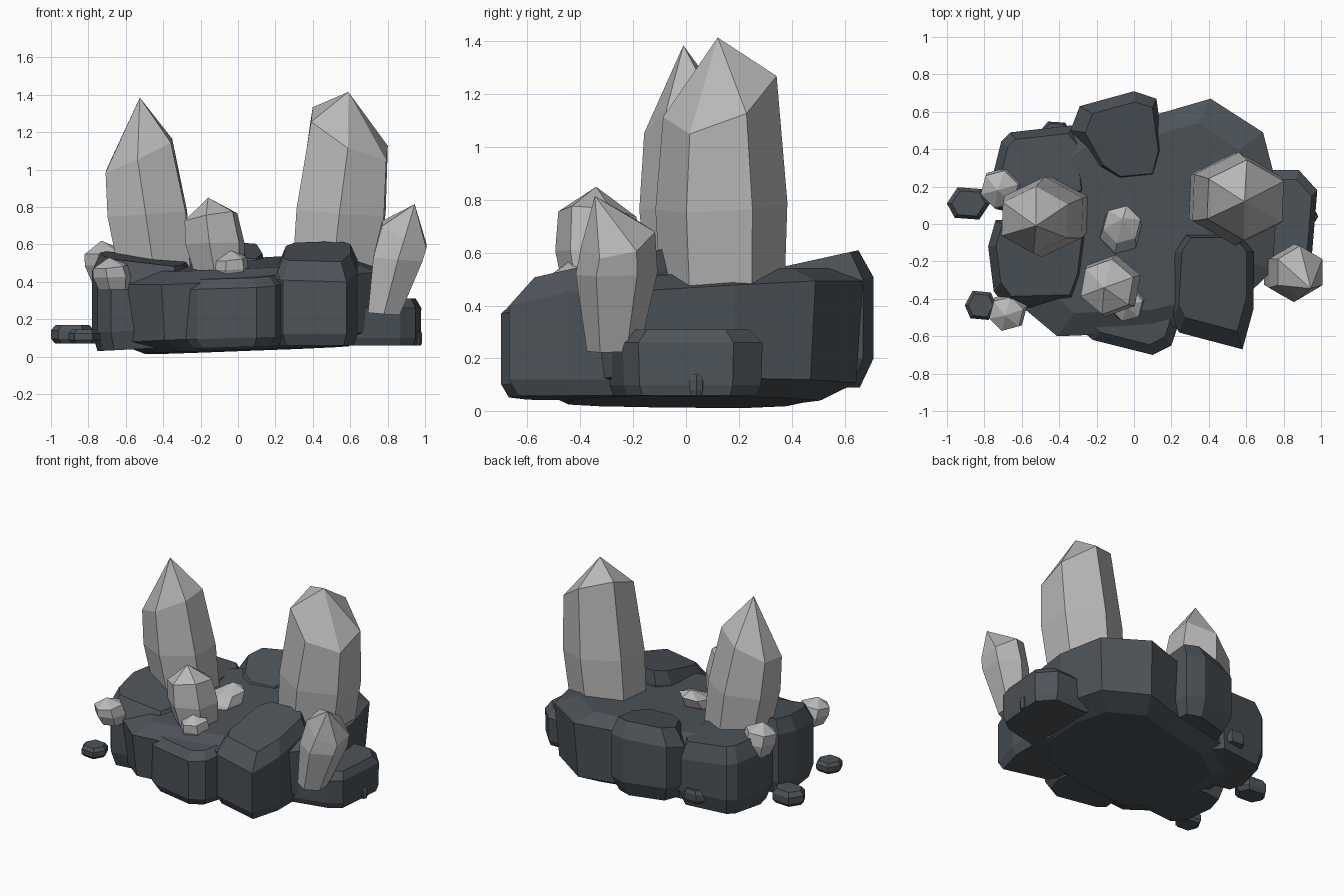
import bpy, bmesh, math
from mathutils import Vector


def material(name, rgb):
    m = bpy.data.materials.new(name)
    m.diffuse_color = (*rgb, 1)
    return m


STONE = material("dark_slate", (0.073, 0.086, 0.098))
CRYSTAL = material("pale_grey_crystal", (0.48, 0.48, 0.48))


def loft(name, rings, mat):
    """Skin a stack of equal-length rings with flat caps (a 1-point ring is a tip)."""
    bm = bmesh.new()
    vs = [[bm.verts.new(p) for p in r] for r in rings]
    n = len(vs[0])
    for a, b in zip(vs, vs[1:]):
        for i in range(n):
            j = (i + 1) % n
            if len(b) == 1:
                bm.faces.new((a[i], a[j], b[0]))
            else:
                bm.faces.new((a[i], a[j], b[j], b[i]))
    bm.faces.new(vs[0][::-1])
    if len(vs[-1]) > 1:
        bm.faces.new(vs[-1])
    bmesh.ops.recalc_face_normals(bm, faces=bm.faces)
    me = bpy.data.meshes.new(name)
    bm.to_mesh(me)
    bm.free()
    me.materials.append(mat)
    ob = bpy.data.objects.new(name, me)
    bpy.context.collection.objects.link(ob)


def rock(name, outline, levels, slope=(0, 0), low_slope=(0, 0), shift=(0, 0)):
    """Chamfered boulder: levels = (outline scale, z); slope tilts the upper half,
    shift moves the top face sideways for uneven chamfers."""
    cx = sum(p[0] for p in outline) / len(outline)
    cy = sum(p[1] for p in outline) / len(outline)
    rings = []
    for k, (s, z) in enumerate(levels):
        sl = slope if k >= len(levels) / 2 else low_slope
        ox, oy = shift if k == len(levels) - 1 else (0, 0)
        rings.append([(cx + ox + (x - cx) * s, cy + oy + (y - cy) * s,
                       z + (x - cx) * s * sl[0] + (y - cy) * s * sl[1])
                      for x, y in outline])
    loft(name, rings, STONE)


def crystal(name, base, tip, radii, heights, shear=(0, 0), turn=30, axis=None, sx=1.0):
    """Leaning six-sided crystal: base, waist and shoulder rings along an axis, then a point."""
    b, t = Vector(base), Vector(axis or tip)
    rings = []
    for k, (r, h) in enumerate(zip(radii, heights)):
        c = b.lerp(t, h)
        ring = []
        for i in range(6):
            a = math.radians(turn + i * 60)
            dx, dy = r * sx * math.cos(a), r * math.sin(a)
            dz = (dx * shear[0] + dy * shear[1]) * (1 if k == 2 else 0.15)
            ring.append(c + Vector((dx, dy, dz)))
        rings.append(ring)
    rings.append([Vector(tip)])
    loft(name, rings, CRYSTAL)


# Central slab carrying everything
rock("base_slab",
     [(0.41, 0.67), (0.69, 0.49), (0.77, 0.18), (0.74, -0.25), (0.5, -0.48), (0.1, -0.58),
      (-0.41, -0.6), (-0.59, -0.45), (-0.68, -0.1), (-0.62, 0.3), (-0.35, 0.5), (0.1, 0.58)],
     [(0.75, 0.035), (0.96, 0.1), (1.0, 0.44), (0.8, 0.5)], (0.04, 0.06), (0.04, -0.01))

# Boulders around the rim
rock("front_boulder",
     [(-0.28, -0.57), (-0.22, -0.62), (0.1, -0.7), (0.2, -0.65), (0.25, -0.5),
      (0.2, -0.25), (-0.24, -0.25)],
     [(0.85, 0.05), (1.0, 0.1), (1.0, 0.38), (0.82, 0.43)], (0.05, 0.08), (0.03, 0), (0, 0.02))
rock("front_right_boulder",
     [(0.2, -0.5), (0.24, -0.58), (0.58, -0.67), (0.64, -0.45), (0.64, -0.15),
      (0.57, -0.06), (0.28, -0.06), (0.22, -0.15)],
     [(0.9, 0.06), (1.0, 0.12), (1.0, 0.47), (0.82, 0.565)], (0.03, 0.22), (0, 0), (0, 0.035))
rock("left_front_boulder",
     [(-0.78, -0.12), (-0.75, -0.36), (-0.68, -0.45), (-0.3, -0.44), (-0.25, -0.3),
      (-0.22, -0.05), (-0.6, 0.03), (-0.74, 0.02)],
     [(0.88, 0.04), (1.0, 0.14), (1.0, 0.42), (0.82, 0.525)], (-0.12, 0.1), (0.05, 0), (0, 0.02))
rock("left_back_boulder",
     [(-0.77, 0.2), (-0.71, 0.44), (-0.66, 0.49), (-0.31, 0.53), (-0.25, 0.46),
      (-0.22, 0.15), (-0.6, 0.05), (-0.74, 0.08)],
     [(0.85, 0.05), (1.0, 0.16), (1.0, 0.41), (0.8, 0.52)], (-0.08, -0.05))
rock("back_boulder",
     [(-0.34, 0.5), (-0.29, 0.63), (0.0, 0.71), (0.12, 0.67), (0.16, 0.38),
      (0.12, 0.22), (-0.1, 0.2), (-0.22, 0.28)],
     [(0.8, 0.09), (1.0, 0.2), (1.0, 0.45), (0.78, 0.565)], (0, 0.22), (0, 0), (0.02, 0))
rock("right_boulder",
     [(0.6, 0.29), (0.88, 0.29), (0.98, 0.18), (0.95, -0.18), (0.87, -0.24), (0.6, -0.3)],
     [(0.92, 0.06), (0.98, 0.1), (1.0, 0.26), (0.82, 0.31)])

# Loose pebbles
for i, (x, y, z, rx, ry, h) in enumerate([(-0.885, 0.11, 0.07, 0.115, 0.1, 0.1),
                                          (-0.82, -0.435, 0.07, 0.085, 0.09, 0.075),
                                          (-0.42, 0.5, 0.1, 0.08, 0.055, 0.09),
                                          (0.955, 0.04, 0.06, 0.03, 0.03, 0.08)]):
    pts = [(x + rx * math.cos(math.radians(a)), y + ry * math.sin(math.radians(a)))
           for a in (0, 50, 120, 180, 230, 300)]
    rock(f"pebble_{i + 1}", pts, [(0.8, z), (1, z + h * 0.25), (1, z + h * 0.7), (0.78, z + h)])

# Large crystals
crystal("tall_crystal_left", (-0.425, 0.06, 0.35), (-0.525, -0.01, 1.385),
        (0.19, 0.215, 0.18), (0, 0.4, 0.7), (0.46, 0.1), 28, (-0.575, 0.005, 1.385), 1.12)
crystal("tall_crystal_right", (0.505, 0.14, 0.35), (0.59, 0.12, 1.415),
        (0.23, 0.25, 0.215), (0, 0.4, 0.79), (-0.5, 0.38), 28, (0.62, 0.125, 1.415), 1.08)
crystal("slanted_crystal_right", (0.78, -0.275, 0.23), (0.945, -0.345, 0.815),
        (0.1, 0.155, 0.14), (0, 0.5, 0.72), (-0.5, 0.2), 30, (0.93, -0.25, 0.815), 0.98)

# Small crystals
crystal("center_crystal", (-0.09, -0.32, 0.38), (-0.16, -0.34, 0.85),
        (0.13, 0.168, 0.15), (0, 0.48, 0.78), (0.18, -0.1), 20)
small = [("middle_bud", (-0.08, -0.1, 0.42), (-0.06, 0.03, 0.61), 0.115),
         ("front_bud", (-0.04, -0.41, 0.38), (-0.04, -0.44, 0.57), 0.1),
         ("left_back_bud", (-0.69, 0.2, 0.38), (-0.73, 0.18, 0.62), 0.115),
         ("left_front_bud", (-0.66, -0.45, 0.34), (-0.69, -0.49, 0.53), 0.105)]
for name, b, t, r in small:
    crystal(name, b, t, (r * 0.8, r, r * 0.9), (0.1, 0.45, 0.75), (0.1, 0.1), 15)
